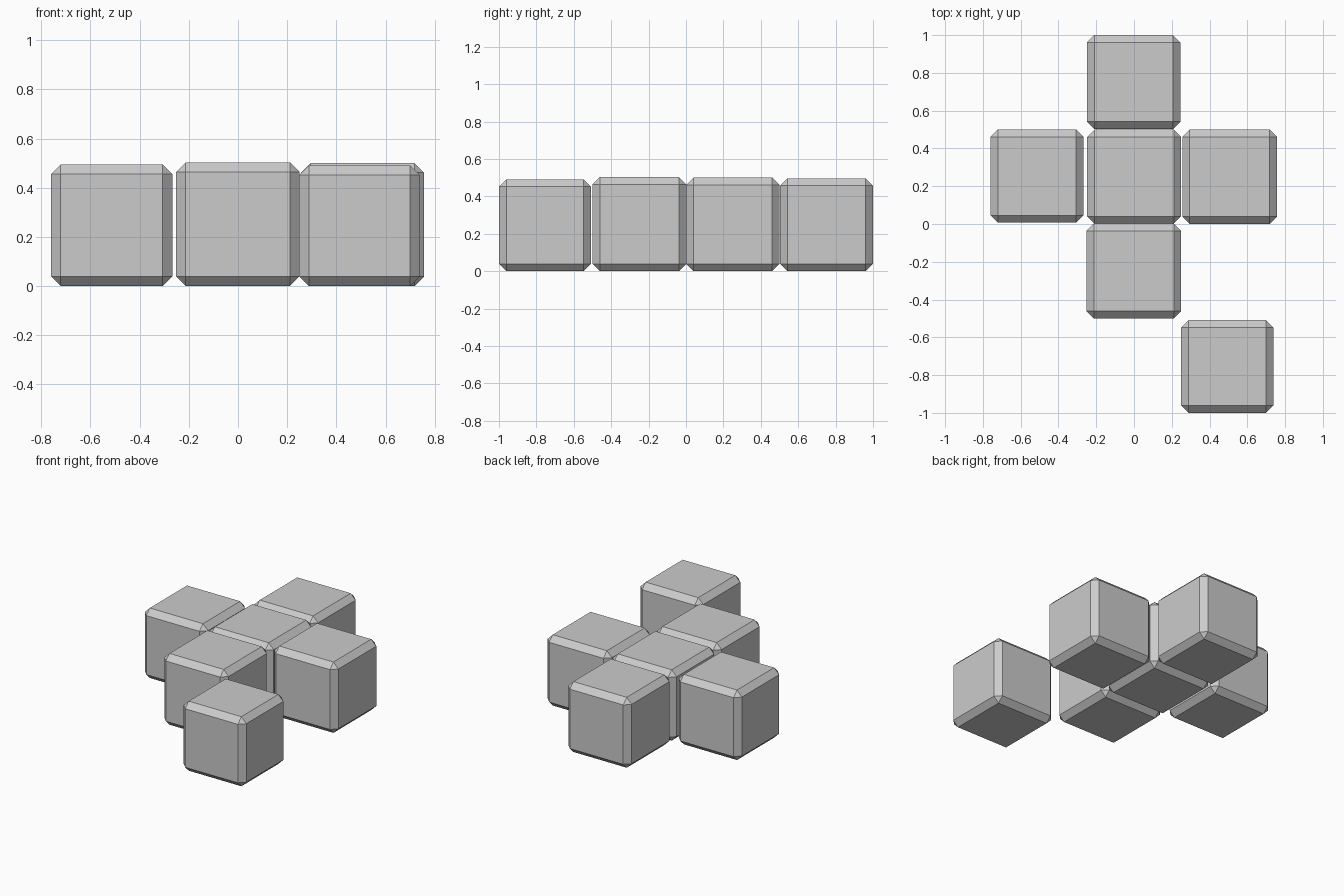
import bpy, bmesh
from mathutils import Matrix, Vector

if "Cube" in bpy.data.objects:
    bpy.data.objects.remove(bpy.data.objects["Cube"])

CHAMFER = 0.039

def chamfered_cube(name, x0, x1, y0, y1, height):
    bm = bmesh.new()
    bmesh.ops.create_cube(bm, size=1)
    bmesh.ops.scale(bm, vec=Vector((x1 - x0, y1 - y0, height)), verts=bm.verts)
    bmesh.ops.bevel(bm, geom=bm.edges[:], offset=CHAMFER, segments=1, affect='EDGES')
    mesh = bpy.data.meshes.new(name)
    bm.to_mesh(mesh)
    bm.free()
    obj = bpy.data.objects.new(name, mesh)
    obj.location = ((x0 + x1) / 2, (y0 + y1) / 2, height / 2)
    bpy.context.collection.objects.link(obj)

# Cross of five cubes plus one loose cube, each slightly different in size
cubes = [
    ("back_cube",   -0.249, 0.246,  0.503,  1.000, 0.497),
    ("left_cube",   -0.760, -0.267, 0.007,  0.500, 0.494),
    ("centre_cube", -0.249, 0.250,  0.002,  0.499, 0.500),
    ("right_cube",   0.256, 0.757,  0.000,  0.500, 0.500),
    ("front_cube",  -0.252, 0.250, -0.500,  0.002, 0.503),
    ("loose_cube",   0.249, 0.738, -1.000, -0.509, 0.491),
]
for cube in cubes:
    chamfered_cube(*cube)
